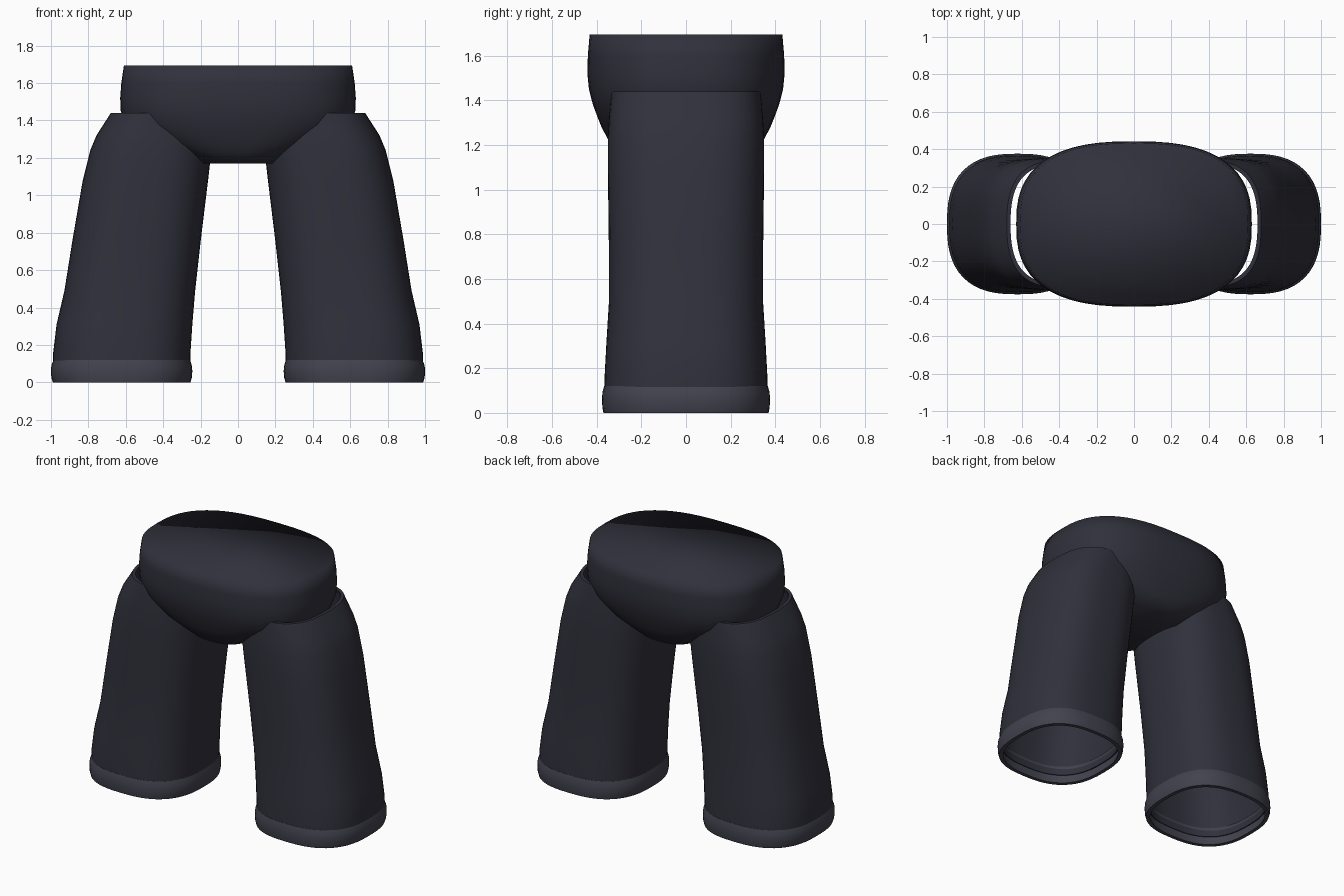
import bpy, bmesh, math

if "Cube" in bpy.data.objects:
    bpy.data.objects.remove(bpy.data.objects["Cube"])

N = 56        # points around each cross-section
POWER = 2.6   # squareness of the rounded cross-sections


def material(name, color):
    m = bpy.data.materials.new(name)
    m.diffuse_color = color
    m.use_nodes = True
    m.node_tree.nodes["Principled BSDF"].inputs["Base Color"].default_value = m.diffuse_color
    return m


def ring(cx, hx, hy, z):
    pts = []
    for i in range(N):
        a = 2 * math.pi * i / N
        c, s = math.cos(a), math.sin(a)
        pts.append((cx + hx * math.copysign(abs(c) ** (2 / POWER), c),
                    hy * math.copysign(abs(s) ** (2 / POWER), s), z))
    return pts


def loft(name, sections, mat, hollow, angle):
    """Skin a stack of (centre x, half x, half y, z); hollow joins last ring to first."""
    bm = bmesh.new()
    rows = [[bm.verts.new(p) for p in ring(*s)] for s in sections]
    pairs = list(zip(rows, rows[1:]))
    if hollow:
        pairs.append((rows[-1], rows[0]))
    else:
        bm.faces.new(rows[0])
        bm.faces.new(rows[-1])
    for a, b in pairs:
        for i in range(N):
            j = (i + 1) % N
            bm.faces.new((a[i], a[j], b[j], b[i]))
    bmesh.ops.recalc_face_normals(bm, faces=bm.faces)
    me = bpy.data.meshes.new(name)
    bm.to_mesh(me)
    bm.free()
    ob = bpy.data.objects.new(name, me)
    bpy.context.collection.objects.link(ob)
    me.materials.append(mat)
    bpy.ops.object.select_all(action='DESELECT')
    ob.select_set(True)
    bpy.context.view_layer.objects.active = ob
    bpy.ops.object.shade_smooth_by_angle(angle=math.radians(angle))
    return ob


def tube(name, side, profile, thick, mat):
    """Open-ended sleeve from (outer x, inner x, half y, z) rows."""
    outer = [(side * (o + i) / 2, (o - i) / 2, hy, z) for o, i, hy, z in profile]
    inner = [(c, hx - thick, hy - thick, z) for c, hx, hy, z in reversed(outer)]
    return loft(name, outer + inner, mat, True, 50)


cloth = material("dark_cloth", (0.03, 0.03, 0.045, 1))
trim = material("cuff_cloth", (0.055, 0.055, 0.078, 1))

# Hip block: capped and fully smooth, tapering to the crotch
hips = [(0.22, 0.30, 1.17), (0.35, 0.352, 1.23), (0.476, 0.378, 1.28),
        (0.55, 0.398, 1.33), (0.60, 0.417, 1.38), (0.627, 0.435, 1.45),
        (0.63, 0.442, 1.52), (0.624, 0.44, 1.60), (0.61, 0.432, 1.695)]
loft("hips", [(0, hx, hy, z) for hx, hy, z in hips], cloth, False, 180)

# Trouser legs and cuffs: hollow sleeves, one per side
leg = [(0.988, 0.257, 0.366, 0.06), (0.988, 0.254, 0.365, 0.16),
       (0.97, 0.244, 0.357, 0.31), (0.928, 0.229, 0.346, 0.49),
       (0.885, 0.199, 0.346, 0.76), (0.83, 0.16, 0.35, 1.08),
       (0.79, 0.142, 0.35, 1.24), (0.757, 0.136, 0.345, 1.32),
       (0.68, 0.14, 0.335, 1.44)]
cuff = [(0.99, 0.254, 0.37, 0), (0.998, 0.247, 0.375, 0.025),
        (1.0, 0.244, 0.376, 0.06), (0.998, 0.247, 0.375, 0.09),
        (0.986, 0.256, 0.367, 0.12)]
for label, side in (("left", 1), ("right", -1)):
    tube(label + "_leg", side, leg, 0.02, cloth)
    tube(label + "_cuff", side, cuff, 0.025, trim)
